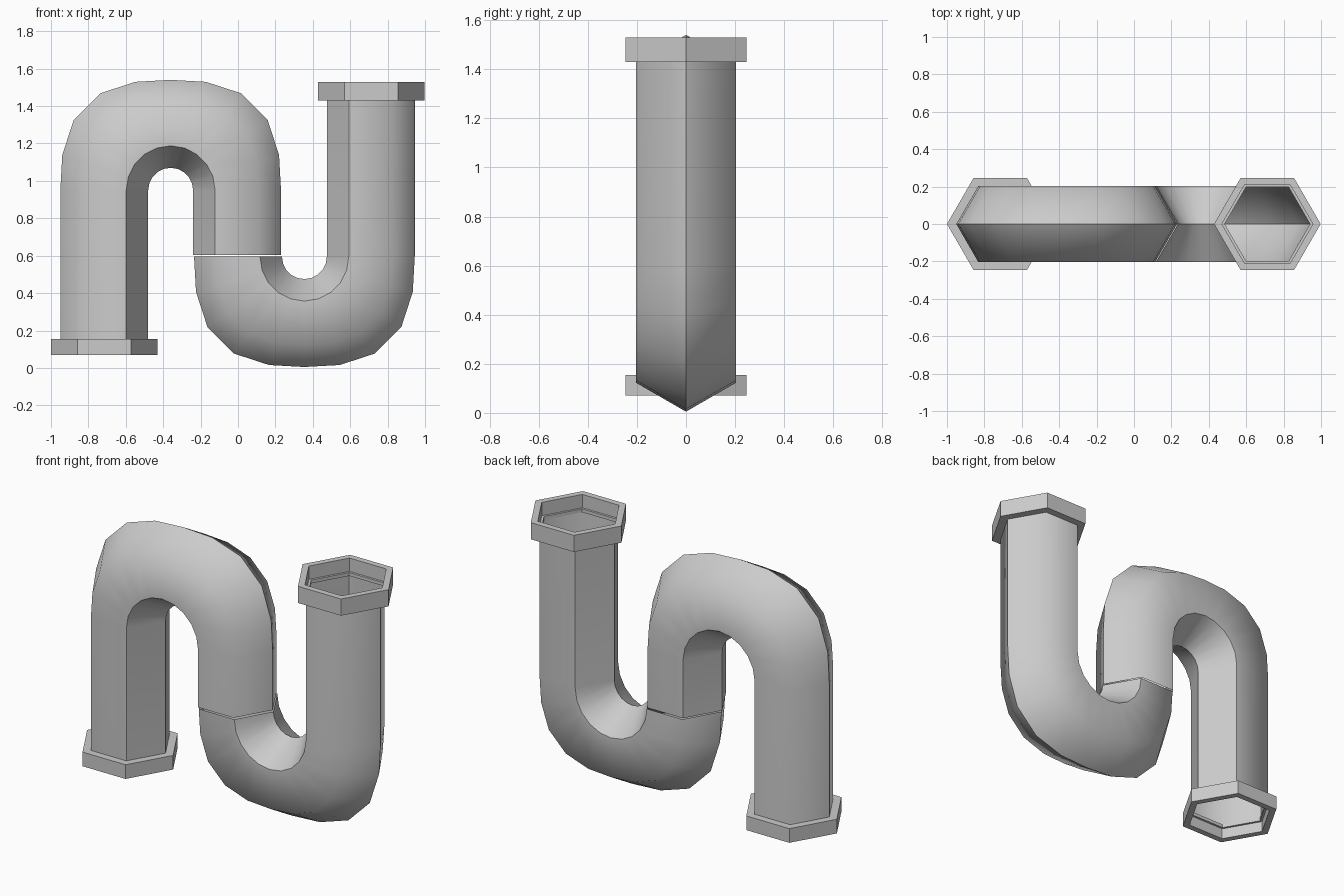
import bpy, bmesh
from math import sin, cos, pi

cube = bpy.data.objects.get("Cube")
if cube:
    bpy.data.objects.remove(cube, do_unlink=True)

grey = bpy.data.materials.new("pipe_grey")
grey.use_nodes = True
grey.diffuse_color = (0.6, 0.6, 0.6, 1)
grey.node_tree.nodes["Principled BSDF"].inputs["Base Color"].default_value = (0.6, 0.6, 0.6, 1)

PIPE_R = 0.235    # hexagon corner radius
BEND_R = 0.355    # centreline radius of each bend
STEPS = 10        # segments per half turn


def finish(name, bm):
    mesh = bpy.data.meshes.new(name)
    bm.to_mesh(mesh)
    bm.free()
    mesh.materials.append(grey)
    obj = bpy.data.objects.new(name, mesh)
    bpy.context.collection.objects.link(obj)
    return obj


def skin(bm, rings, closed=False):
    """Join equal rings of vertices with quads."""
    pairs = list(zip(rings, rings[1:]))
    if closed:
        pairs.append((rings[-1], rings[0]))
    for a, b in pairs:
        n = len(a)
        for i in range(n):
            j = (i + 1) % n
            bm.faces.new((a[i], a[j], b[j], b[i]))


def u_pipe(name, cx, cz, up, left_end, right_end):
    """Hexagonal U-shaped tube; up is 1 for an arch and -1 for a trap."""
    bm = bmesh.new()

    def ring(angle, end=None):
        verts = []
        for k in range(6):
            t = k * pi / 3
            radial = BEND_R + PIPE_R * cos(t)
            # the outer side of the bend swells between the quarter points
            swell = max(0, cos(t)) ** 0.5 * 0.056 * sin(2 * angle) ** 2
            radial += swell
            z = cz + up * radial * sin(angle) if end is None else end
            verts.append(bm.verts.new((cx - radial * cos(angle), PIPE_R * sin(t), z)))
        return verts

    rings = [ring(0, left_end)] if left_end is not None else []
    rings += [ring(pi * i / STEPS) for i in range(STEPS + 1)]
    if right_end is not None:
        rings.append(ring(pi, right_end))
    skin(bm, rings)
    bmesh.ops.recalc_face_normals(bm, faces=bm.faces)

    # make sure the open tube faces outward, judged on the outermost spine
    spine = rings[len(rings) // 2][0]
    if sum(f.normal.z * up for f in spine.link_faces) < 0:
        bmesh.ops.reverse_faces(bm, faces=bm.faces)
    for f in bm.faces:
        f.smooth = True
    # creases along the spine and the three inner corners
    for a, b in zip(rings, rings[1:]):
        for k in (0, 2, 3, 4):
            bm.edges.get((a[k], b[k])).smooth = False
    return finish(name, bm)


def collar(name, cx, base, top):
    """Hexagonal socket whose mouth is at top and whose ledge is near base."""
    bm = bmesh.new()
    ledge = base + (0.02 if top > base else -0.02)
    profile = [(0.285, base), (0.285, top), (0.243, top),
               (0.243, ledge), (0.228, ledge), (0.228, base)]
    rings = [[bm.verts.new((cx + r * cos(k * pi / 3), r * sin(k * pi / 3), z))
              for k in range(6)] for r, z in profile]
    skin(bm, rings, closed=True)
    bmesh.ops.recalc_face_normals(bm, faces=bm.faces)
    return finish(name, bm)


# Arch on the right-hand side, trap on the left-hand side
u_pipe("upper_bend", -0.36, 0.95, 1, 0.14, 0.603)
u_pipe("lower_bend", 0.355, 0.595, -1, None, 1.445)

# End collars
collar("lower_collar", -0.715, 0.155, 0.07)
collar("upper_collar", 0.713, 1.43, 1.53)
